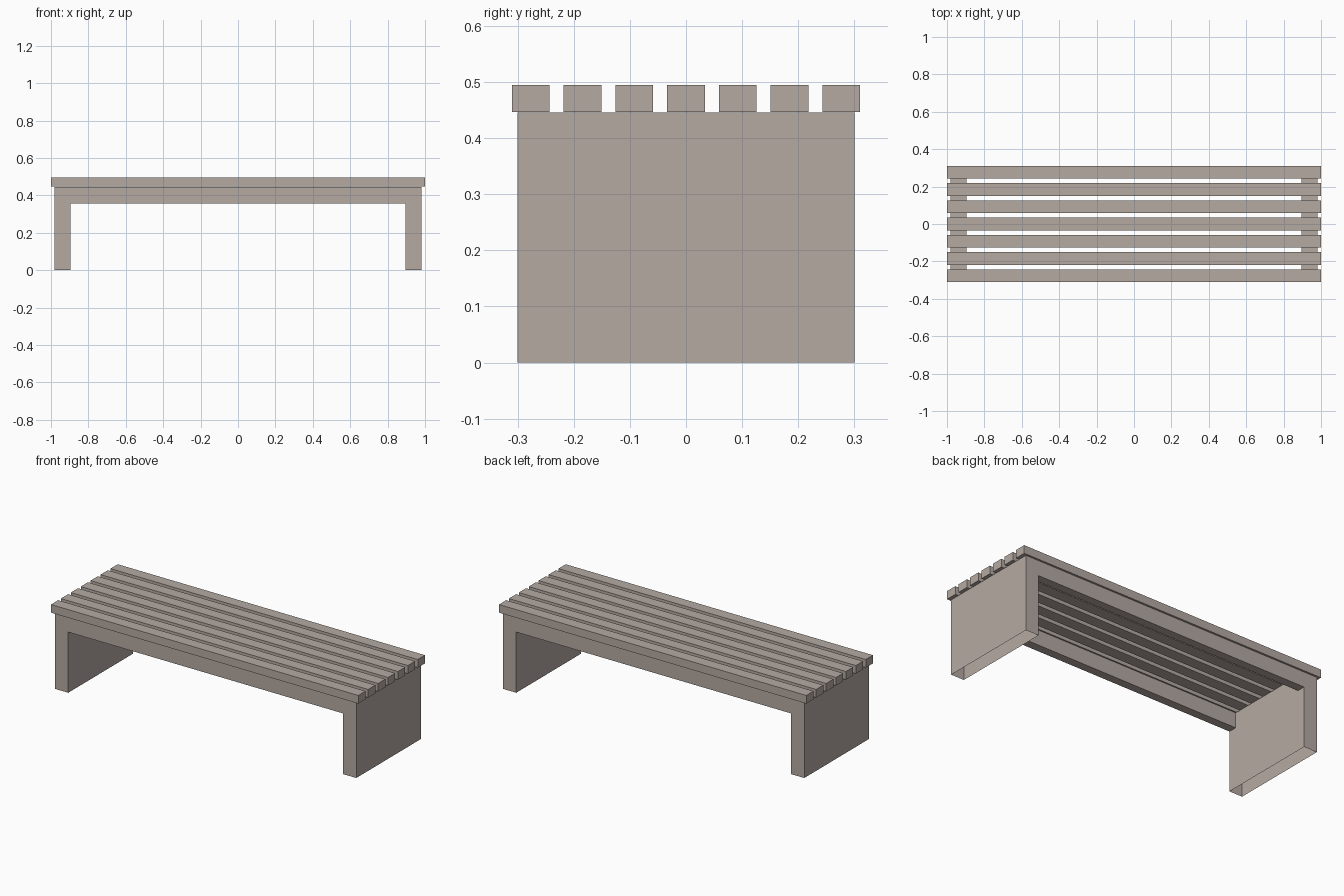
import bpy, bmesh
from mathutils import Vector

if "Cube" in bpy.data.objects:
    bpy.data.objects.remove(bpy.data.objects["Cube"])

wood = bpy.data.materials.new("weathered_wood")
wood.diffuse_color = (0.46, 0.40, 0.365, 1)
wood.use_nodes = True
wood.node_tree.nodes["Principled BSDF"].inputs["Base Color"].default_value = wood.diffuse_color


def box(name, lo, hi, open_dirs=()):
    """Box between two corners; faces pointing along open_dirs are left off."""
    lo, hi = Vector(lo), Vector(hi)
    bm = bmesh.new()
    bmesh.ops.create_cube(bm, size=1)
    bmesh.ops.scale(bm, vec=hi - lo, verts=bm.verts)
    bm.normal_update()
    drop = [f for f in bm.faces if any(f.normal.dot(Vector(d)) > 0.9 for d in open_dirs)]
    bmesh.ops.delete(bm, geom=drop, context='FACES')
    mesh = bpy.data.meshes.new(name)
    bm.to_mesh(mesh)
    bm.free()
    mesh.materials.append(wood)
    obj = bpy.data.objects.new(name, mesh)
    obj.location = (lo + hi) / 2
    bpy.context.collection.objects.link(obj)
    return obj


LEG_IN, LEG_OUT = 0.895, 0.98
HALF_DEPTH, FRAME_TOP = 0.3, 0.446

# End panels, hollow and open underneath
box("left_leg", (-LEG_OUT, -HALF_DEPTH, 0), (-LEG_IN, HALF_DEPTH, FRAME_TOP), [(0, 0, -1)])
box("right_leg", (LEG_IN, -HALF_DEPTH, 0), (LEG_OUT, HALF_DEPTH, FRAME_TOP), [(0, 0, -1)])

# Long rails joining the end panels
ends = [(1, 0, 0), (-1, 0, 0)]
box("front_rail", (-LEG_IN, -HALF_DEPTH, 0.357), (LEG_IN, -0.25, FRAME_TOP), ends)
box("back_rail", (-LEG_IN, 0.25, 0.357), (LEG_IN, HALF_DEPTH, FRAME_TOP), ends)

# Seven seat slats
for i in range(7):
    y = (i - 3) * 0.0922
    box(f"seat_slat_{i + 1}", (-1, y - 0.0335, 0.447), (1, y + 0.0335, 0.495))
